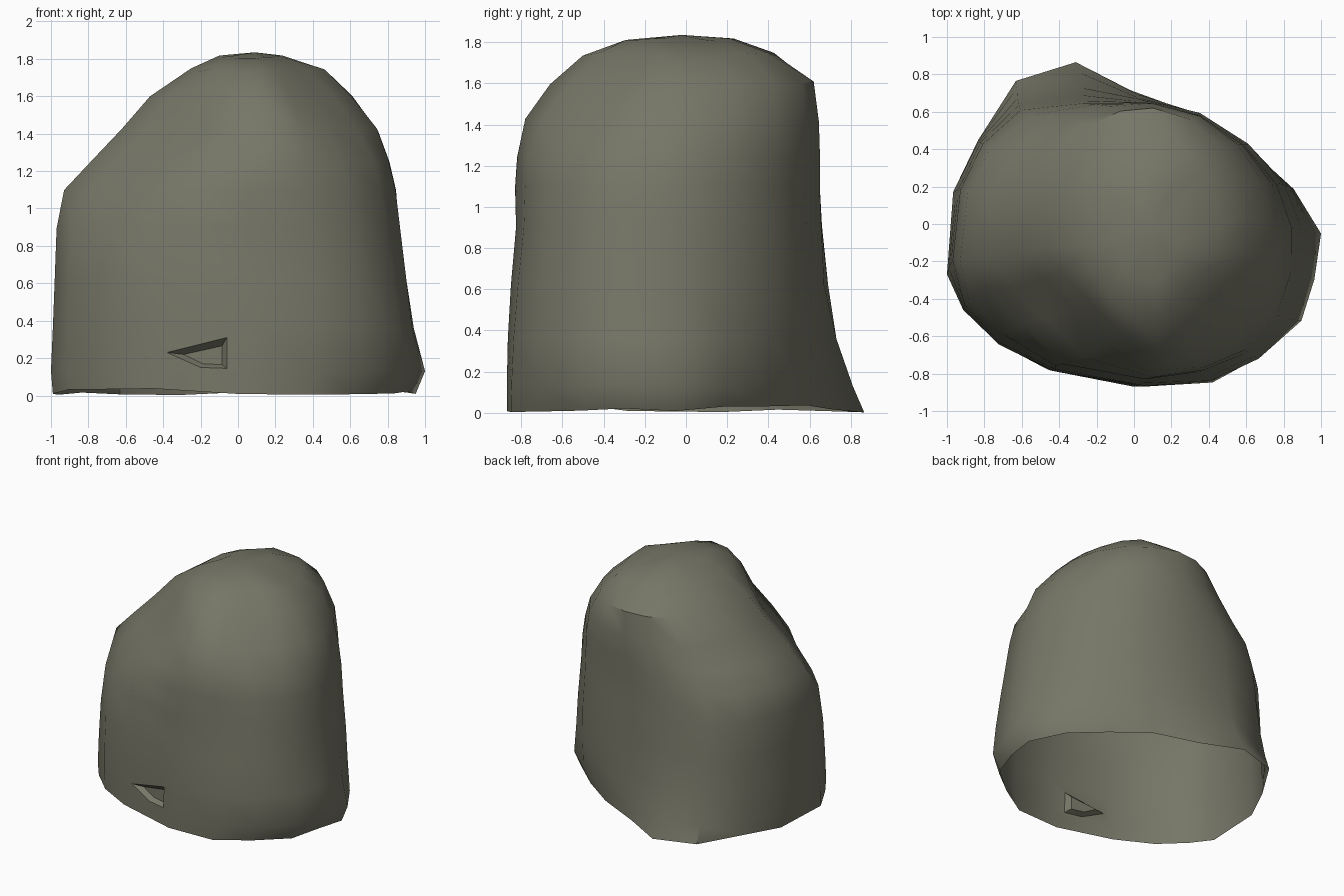
import bpy, bmesh, random
from mathutils import Vector

if "Cube" in bpy.data.objects:
    bpy.data.objects.remove(bpy.data.objects["Cube"])

random.seed(4)

# Plan outlines: flared foot and the straighter wall above it
FOOT = [(-1, -.28), (-.97, .18), (-.84, .45), (-.63, .77), (-.3, .87), (0, .72),
        (.33, .59), (.6, .4), (.84, .19), (1, -.05), (.95, -.3), (.88, -.51),
        (.65, -.7), (.4, -.85), (.02, -.87), (-.45, -.78), (-.73, -.63), (-.91, -.46)]
WALL = [(-.97, -.2), (-.93, .18), (-.82, .43), (-.62, .62), (-.3, .66), (0, .65),
        (.33, .58), (.58, .42), (.76, .21), (.85, -.02), (.86, -.25), (.8, -.5),
        (.62, -.7), (.38, -.8), (.05, -.83), (-.42, -.76), (-.72, -.62), (-.9, -.42)]
# Height, foot-to-wall blend, rounding, x range, y range, chamfer front left / front right
LEVELS = [(.02, 0, 0, -.99, .95, -.87, .865, 2, 2), (.13, .25, 0, -1, 1, -.87, .81, 2, 2),
          (.36, .7, 0, -.99, .94, -.865, .73, 2, 2), (.62, .9, .1, -.98, .9, -.85, .69, .96, 2),
          (.9, 1, .2, -.97, .865, -.825, .66, .91, 2),
          (1.1, 1, .45, -.93, .845, -.83, .65, .8, .95),
          (1.25, 1, .6, -.79, .81, -.82, .65, .69, .85),
          (1.42, 1, .75, -.64, .75, -.78, .645, .55, .74),
          (1.6, 1, .85, -.47, .61, -.66, .62, .46, .59),
          (1.74, 1, .9, -.25, .47, -.53, .44, .36, .44),
          (1.81, 1, 1, -.1, .24, -.32, .24, 2, 2)]
N = len(FOOT)


def unit_box(pts):
    lo = [min(p[a] for p in pts) for a in (0, 1)]
    hi = [max(p[a] for p in pts) for a in (0, 1)]
    return [Vector([2 * (p[a] - lo[a]) / (hi[a] - lo[a]) - 1 for a in (0, 1)]) for p in pts]


def section(z, t, rnd, x0, x1, y0, y1, left, right):
    pts = unit_box([Vector(a).lerp(Vector(b), t) for a, b in zip(FOOT, WALL)])
    pts = unit_box([p.lerp(p.normalized(), rnd) for p in pts])
    wob = .02 if z < .05 else (.01 if z > .8 else 0)
    out = []
    for p in pts:
        q = Vector((x0 + (p.x + 1) / 2 * (x1 - x0), y0 + (p.y + 1) / 2 * (y1 - y0)))
        for d, limit in ((Vector((-1, -1)), left), (Vector((1, -1)), right)):
            d.normalize()
            q -= d * max(0, q.dot(d) - limit)
        out.append((q.x, q.y, z + random.uniform(-wob, wob)))
    return out


# Boulder shell, open underneath
bm = bmesh.new()
rings = [[bm.verts.new(c) for c in section(*lv)] for lv in LEVELS]
pit_face = None
for k, (lo, hi) in enumerate(zip(rings, rings[1:])):
    for i in range(N):
        j = (i + 1) % N
        f = bm.faces.new((lo[i], hi[i], hi[j], lo[j]))
        if k == 1 and i == 14:
            pit_face = f
peak = bm.verts.new((.09, -.02, 1.835))
for i in range(N):
    bm.faces.new((rings[-1][i], peak, rings[-1][(i + 1) % N]))
bmesh.ops.recalc_face_normals(bm, faces=bm.faces[:])
bm.normal_update()

# Small chipped pit low on the front
n, c = pit_face.normal.copy(), pit_face.calc_center_median()


def shape_pit(corners, depth):
    # corners run lower right, upper right, upper left, lower left
    right = sorted(pit_face.verts, key=lambda v: -v.co.x)
    order = (sorted(right[:2], key=lambda v: v.co.z)
             + sorted(right[2:], key=lambda v: -v.co.z))
    for v, (x, z) in zip(order, corners):
        v.co = Vector((x, c.y - (n.x * (x - c.x) + n.z * (z - c.z)) / n.y + depth, z))


bmesh.ops.inset_individual(bm, faces=[pit_face], thickness=.05)
shape_pit([(-.06, .145), (-.06, .31), (-.38, .23), (-.2, .15)], 0)
bmesh.ops.inset_individual(bm, faces=[pit_face], thickness=.005)
shape_pit([(-.085, .165), (-.085, .265), (-.29, .22), (-.19, .17)], .04)

me = bpy.data.meshes.new("boulder")
bm.to_mesh(me)
bm.free()
rock = bpy.data.objects.new("boulder", me)
bpy.context.collection.objects.link(rock)

# Olive grey stone
mat = bpy.data.materials.new("olive grey stone")
mat.diffuse_color = (.18, .18, .135, 1)
mat.use_nodes = True
mat.node_tree.nodes["Principled BSDF"].inputs["Base Color"].default_value = mat.diffuse_color
me.materials.append(mat)

bpy.context.view_layer.objects.active = rock
rock.select_set(True)
bpy.ops.object.shade_smooth_by_angle(angle=.7)
